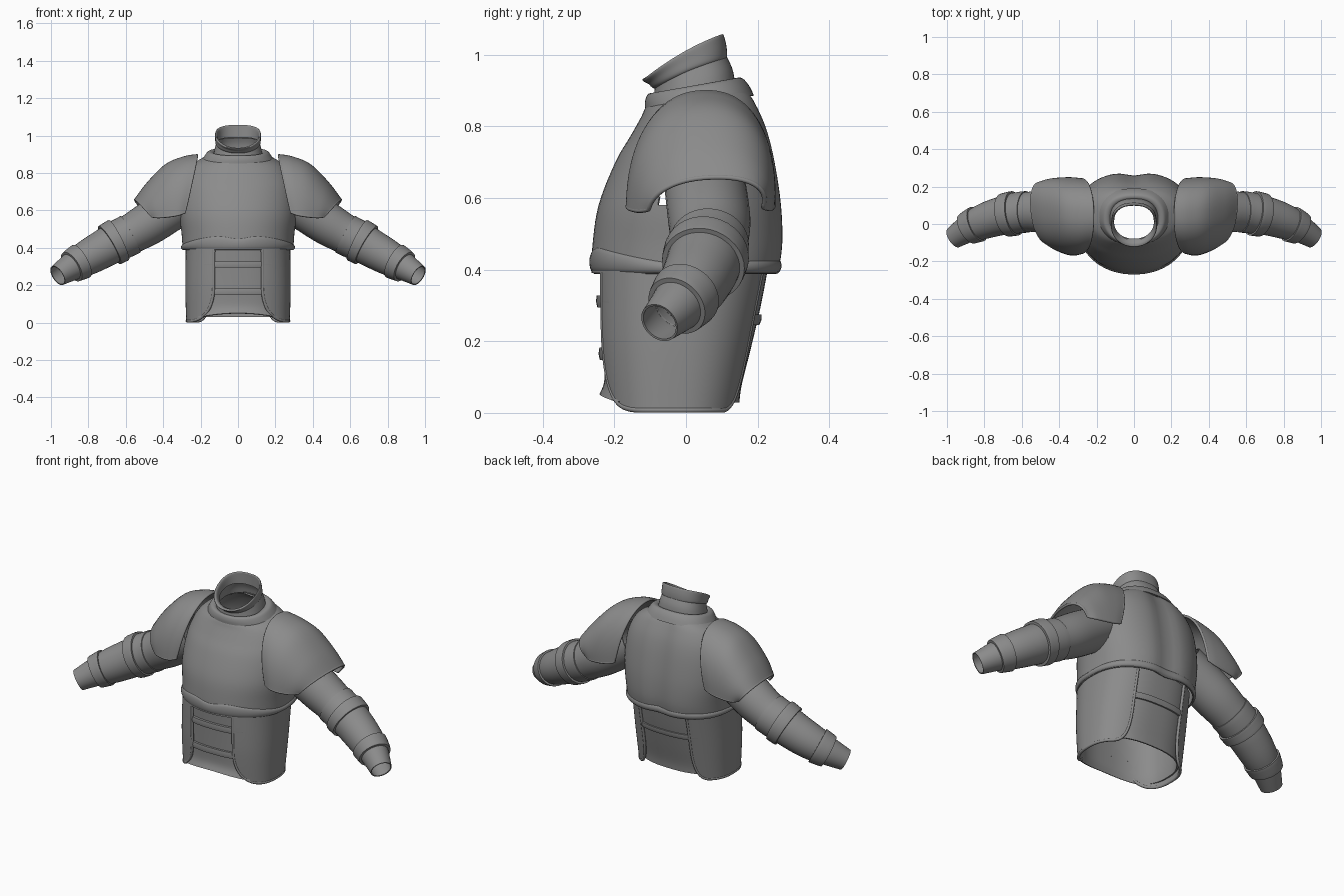
import bpy
from math import sin, cos, pi, radians, exp, sqrt
from mathutils import Vector

if "Cube" in bpy.data.objects:
    bpy.data.objects.remove(bpy.data.objects["Cube"])

STEEL = bpy.data.materials.new("dark_grey")
STEEL.diffuse_color = (.26, .26, .26, 1)
STEEL.use_nodes = True
STEEL.node_tree.nodes["Principled BSDF"].inputs["Base Color"].default_value = STEEL.diffuse_color


def cat(keys, t):
    """Catmull-Rom value of a list of tuples at parameter t."""
    n = len(keys) - 1
    i = min(max(int(t), 0), n - 1)
    f = t - i
    p = [keys[min(max(j, 0), n)] for j in range(i - 1, i + 3)]
    return [b + .5 * f * (c - a + f * (2*a - 5*b + 4*c - d + f * (3*(b - c) + d - a)))
            for a, b, c, d in zip(*p)]


def smooth(keys, n):
    m = (len(keys) - 1) * n
    return [cat(keys, i / n) for i in range(m + 1)]


def spow(v, e):
    return (1 if v >= 0 else -1) * abs(v) ** e


def ring(key, angles, off=0, ef=2.1, eb=2.5):
    """Body section: (z, half width, front y, back y, forward slope)."""
    z, w, yf, yb, s = key
    yc, d = (yf + yb) / 2, (yb - yf) / 2 + off
    out = []
    for a in angles:
        e = 2 / (ef if sin(a) < 0 else eb)
        y = d * spow(sin(a), e)
        out.append(Vector(((w + off) * spow(cos(a), e), yc + y, z + s * y)))
    return out


def grid(name, rows, closed=True, thick=.008, mirror=False, hole=None):
    n = len(rows[0])
    verts = [tuple(p) for r in rows for p in r]
    faces = []
    for i in range(len(rows) - 1):
        for j in range(n if closed else n - 1):
            k = (j + 1) % n
            f = (i*n + j, i*n + k, (i + 1)*n + k, (i + 1)*n + j)
            c = sum((Vector(verts[q]) for q in f), Vector()) / 4
            if not (hole and hole(c)):
                faces.append(f)
    me = bpy.data.meshes.new(name)
    me.from_pydata(verts, [], faces)
    me.polygons.foreach_set("use_smooth", [True] * len(faces))
    me.materials.append(STEEL)
    ob = bpy.data.objects.new(name, me)
    bpy.context.collection.objects.link(ob)
    if thick:
        m = ob.modifiers.new("thickness", 'SOLIDIFY')
        m.thickness, m.offset = thick, 0
    if mirror:
        ob.modifiers.new("mirror", 'MIRROR')
    ob.modifiers.new("sharp", 'EDGE_SPLIT').split_angle = radians(40)


def trim(name, pts, r, closed=True):
    """Rolled edge along a path, on both sides of the body."""
    cu = bpy.data.curves.new(name, 'CURVE')
    cu.dimensions, cu.bevel_depth, cu.bevel_resolution = '3D', r, 2
    cu.materials.append(STEEL)
    for s in (1, -1):
        sp = cu.splines.new('POLY')
        sp.points.add(len(pts) - 1)
        for q, p in zip(sp.points, pts):
            q.co = (s * p[0], p[1], p[2], 1)
        sp.use_cyclic_u = closed
    bpy.context.collection.objects.link(bpy.data.objects.new(name, cu))


def border(rows):
    return (rows[0] + [r[-1] for r in rows[1:-1]] + rows[-1][::-1]
            + [r[0] for r in rows[-2:0:-1]])


FULL = [2 * pi * i / 72 for i in range(72)]

# Breastplate and backplate, with armholes and a shallow spine groove
chest = [(.39, .292, -.26, .26, 0), (.47, .297, -.257, .272, 0), (.58, .308, -.24, .268, 0),
         (.7, .3, -.193, .25, 0), (.78, .278, -.152, .228, .05), (.84, .24, -.122, .2, .1),
         (.872, .19, -.11, .178, .15), (.893, .14, -.095, .15, .19)]
rows = [ring(k, FULL) for k in smooth(chest, 5)]
for r in rows:
    for p in r:
        if p.y > 0:
            p.y -= .018 * exp(-(p.x / .06) ** 2)
grid("cuirass", rows,
     hole=lambda c: abs(c.x) > .28 and ((c.y - .05) / .16) ** 2 + ((c.z - .68) / .13) ** 2 < 1)

# Swollen lower rim, taller at the front with a small dip in the middle
rows = []
for i in range(9):
    t = i / 8
    r = ring((0, .294, -.259, .262, 0), FULL, .014 * sqrt(max(0, sin(pi * t))) - .003)
    for p in r:
        f = max(0, -p.y / .26)
        h = .03 + .055 * f ** 1.5 - .02 * f * exp(-(p.x / .07) ** 2) + .06 * max(0, p.y)
        p.z = .388 + t * h
        if p.y > 0:
            p.y -= .014 * exp(-(p.x / .06) ** 2)
    rows.append(r)
grid("cuirass_rim", rows, thick=0)

# Gorget: rolled base, neck, and flared tilted collar
base = [(.868, .19, -.112, .188, .12), (.892, .175, -.112, .174, .15), (.91, .16, -.106, .157, .17),
        (.912, .142, -.095, .142, .18), (.905, .13, -.088, .132, .18)]
neck = [(.9, .128, -.088, .135, .2), (.93, .122, -.086, .127, .3), (.965, .113, -.084, .106, .42)]
flare = [(.945, .114, -.086, .11, .43), (.952, .119, -.094, .113, .43), (.972, .12, -.105, .111, .48),
         (.99, .121, -.119, .104, .55), (.992, .117, -.116, .1, .55), (.983, .112, -.103, .1, .52),
         (.95, .108, -.08, .1, .43)]
for name, keys in (("gorget_base", base), ("neck_guard", neck), ("collar", flare)):
    rows = [ring(k, FULL, eb=2.4) for k in smooth(keys, 4)]
    if name == "collar":
        for r in rows:
            for p in r:
                p.z += .012 * max(0, 1 - (p.y / .11) ** 2)
    grid(name, rows, thick=.004)

# Pauldrons: arcs given by front, top and back points
arcs = [(.285, -.155, .59, .22, .05, .895, .29, .238, .60),
        (.32, -.162, .578, .29, .05, .883, .33, .243, .585),
        (.365, -.155, .57, .385, .055, .842, .39, .242, .575),
        (.425, -.13, .565, .482, .065, .745, .45, .234, .57),
        (.46, -.105, .569, .547, .08, .658, .485, .216, .575)]
rows = []
for k in smooth(arcs, 6):
    f, t, b = Vector(k[:3]), Vector(k[3:6]), Vector(k[6:])
    c = (f + b) / 2
    rows.append([c + (f - b) / 2 * spow(cos(a), .9) + (t - c) * spow(sin(a), .85)
                 for a in [pi * i / 40 for i in range(41)]])
grid("pauldron", rows, closed=False, thick=.012, mirror=True)
trim("pauldron_trim", border(rows), .007)

# Arms: path points with radius, dressed in stepped bands
arm = [(.28, .05, .655, .11), (.46, .065, .54, .112), (.57, .065, .475, .103), (.65, .055, .435, .1),
       (.72, .04, .395, .095), (.8, .015, .35, .088), (.88, -.02, .305, .074), (.964, -.074, .252, .055)]


def sleeve(name, stations):
    rows = []
    for t, off in stations:
        x, y, z, r = cat(arm, t)
        tan = (Vector(cat(arm, min(t + .1, 7))[:3]) - Vector(cat(arm, max(t - .1, 0))[:3])).normalized()
        u = tan.cross(Vector((0, 1, 0))).normalized()
        v = tan.cross(u)
        rows.append([Vector((x, y, z)) + (r + off) * (u * cos(a) + v * sin(a)) for a in FULL[::2]])
    grid(name, rows, thick=.006, mirror=True)


def band(name, t0, t1, off):
    n = 8
    mid = [(t0 + (t1 - t0) * i / n, off) for i in range(n + 1)]
    sleeve(name, [(t0, -.004)] + mid + [(t1, -.004)])


sleeve("arm_sleeve", [(i / 6, 0) for i in range(43)])
band("elbow_guard", 2.05, 2.9, .006)
band("elbow_band", 2.85, 3.5, .017)
band("forearm_plate", 3.5, 5.6, .004)
band("wrist_band", 5.5, 6.1, .014)

# Waist: inner lining shell with a flared hem
waist = [(.41, .266, -.235, .226, 0), (.3, .263, -.23, .205, 0), (.18, .261, -.226, .177, 0),
         (.08, .258, -.224, .152, 0), (.03, .26, -.238, .145, 0)]
rows = [ring(k, FULL, ef=2.5) for k in smooth(waist, 5)]
for r in rows:
    for p in r:
        if p.y < 0:
            p.z += .02 * (1 - min(1, (p.x / .2) ** 2)) * max(0, (.15 - p.z) / .12)
grid("waist_lining", rows)


# Horizontal waist straps, front and back
def strap(name, z0, z1, a0, a1, off):
    angles = [radians(a0 + (a1 - a0) * i / 24) for i in range(25)]
    rows = []
    for z, o in ((z0, -.004), (z0, off), ((z0 + z1) / 2, off + .003), (z1, off), (z1, -.004)):
        t = next(i for i in range(4) if waist[i + 1][0] <= z)
        f = (waist[t][0] - z) / (waist[t][0] - waist[t + 1][0])
        k = [z] + cat(waist, t + f)[1:]
        rows.append(ring(k, angles, o, ef=2.5))
    grid(name, rows, closed=False, thick=0)


strap("front_strap_upper", .295, .328, -125, -55, .018)
strap("front_strap_lower", .148, .182, -125, -55, .016)
strap("back_strap", .245, .275, 50, 130, .012)

# Side plates with rounded lower corners and rolled borders
side = [(.41, .27, -.244, .232, 0), (.2, .273, -.239, .188, 0), (.008, .268, -.222, .15, 0)]
rows = []
for i in range(33):
    v = 1 - (1 - i / 32) ** 1.6
    q = max(0, (v - .5) / .5)
    q = 1 - sqrt(max(0, 1 - q ** 2.4))
    a0, a1 = radians(-67 + 45 * q), radians(62 - 22 * q)
    rows.append(ring(cat(side, v * 2), [a0 + (a1 - a0) * j / 36 for j in range(37)], .004, ef=2.5))
grid("side_plate", rows, closed=False, thick=.01, mirror=True)
edge = [r[0] for r in rows] + rows[-1] + [r[-1] for r in rows[::-1]]
trim("side_plate_trim", edge, .008, closed=False)
